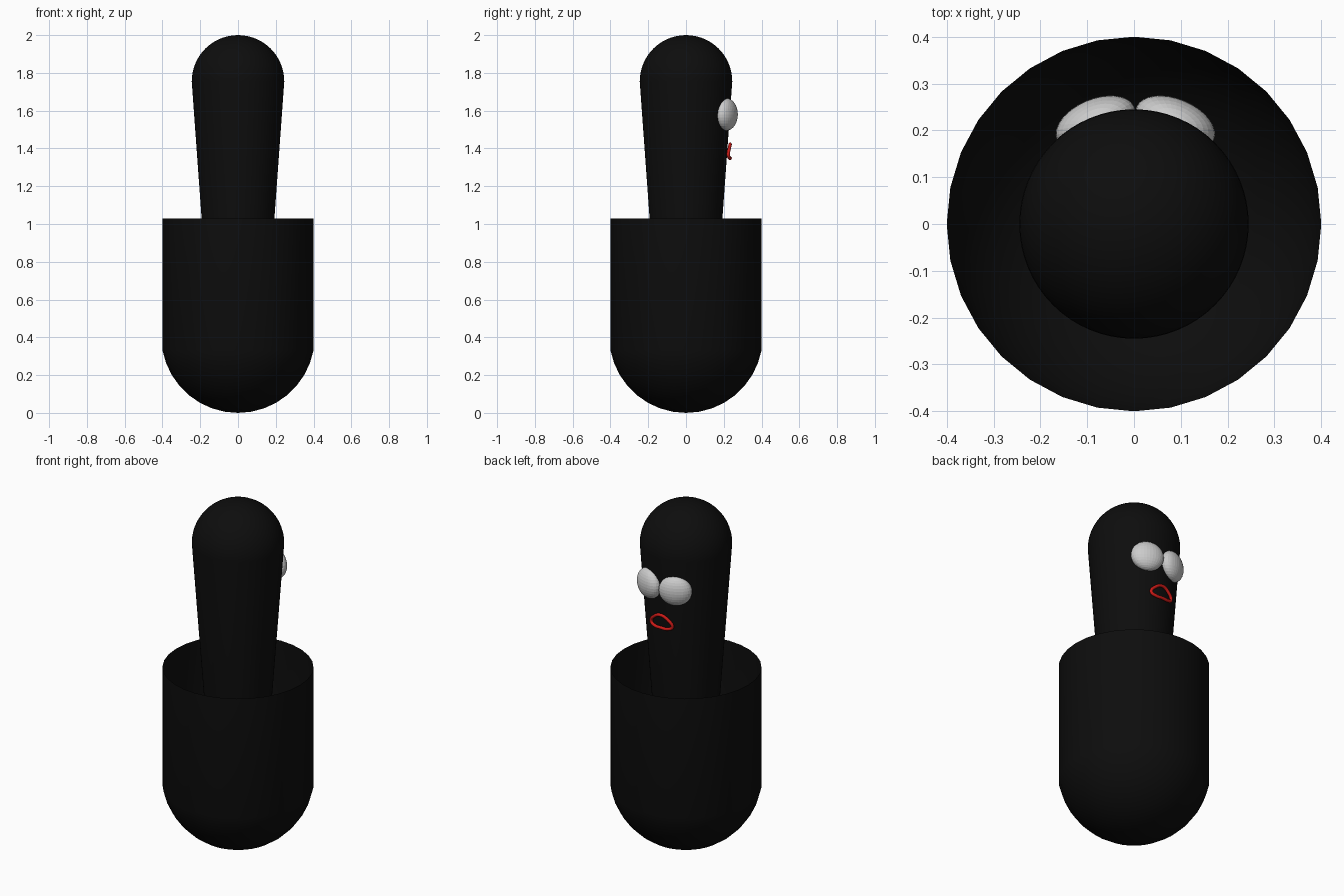
import bpy, bmesh, math
from mathutils import Matrix, Vector

if "Cube" in bpy.data.objects:
    bpy.data.objects.remove(bpy.data.objects["Cube"])


def colour(name, rgb):
    m = bpy.data.materials.new(name)
    m.diffuse_color = (*rgb, 1)
    m.use_nodes = True
    m.node_tree.nodes["Principled BSDF"].inputs["Base Color"].default_value = m.diffuse_color
    return m


def finish(name, bm, mat=None, smooth=True):
    me = bpy.data.meshes.new(name)
    bm.to_mesh(me)
    bm.free()
    ob = bpy.data.objects.new(name, me)
    bpy.context.collection.objects.link(ob)
    if mat:
        me.materials.append(mat)
    for p in me.polygons:
        p.use_smooth = smooth
    return ob


def lathe(name, profile, sides, mat):
    bm = bmesh.new()
    vs = [bm.verts.new((r, 0, z)) for r, z in profile]
    es = [bm.edges.new(pair) for pair in zip(vs, vs[1:])]
    bmesh.ops.spin(bm, geom=vs + es, cent=(0, 0, 0), axis=(0, 0, 1),
                   angle=math.tau, steps=sides)
    bmesh.ops.remove_doubles(bm, verts=bm.verts, dist=1e-4)
    bmesh.ops.recalc_face_normals(bm, faces=bm.faces)
    return finish(name, bm, mat)


def arc(r, zc, a0, a1, n):
    out = []
    for i in range(n + 1):
        a = math.radians(a0 + (a1 - a0) * i / n)
        out.append((max(0, r * math.cos(a)), zc + r * math.sin(a)))
    return out


black = colour("black", (0.004, 0.004, 0.004))
red = colour("red", (0.6, 0.01, 0.008))

# open cup with a round bottom
lathe("cup", arc(0.407, 0.407, -90, -10.8, 8) + [(0.4, 1.03)], 32, black)

# tapered neck with a domed head, reaching down into the cup
lathe("neck_and_head",
      arc(0.14, 0.3, -90, 0, 8) + arc(0.245, 1.755, 0, 90, 14), 64, black)

# flattened eyes lying against the head
for side, cx in (("left", -0.082), ("right", 0.088)):
    bm = bmesh.new()
    turn = math.radians(-23 if cx > 0 else 23)
    mat = (Matrix.Translation((cx, 0.215, 1.58)) @ Matrix.Rotation(turn, 4, 'Z')
           @ Matrix.Diagonal((0.09, 0.052, 0.085, 1)))
    bmesh.ops.create_uvsphere(bm, u_segments=32, v_segments=16, radius=1, matrix=mat)
    finish("eye_" + side, bm, smooth=False)

# red lip ring wrapped round the neck
half = [(0, 1.422), (0.045, 1.402), (0.068, 1.366), (0.042, 1.35), (0, 1.349)]
ring = half + [(-x, z) for x, z in half[-2:0:-1]]
cu = bpy.data.curves.new("mouth", 'CURVE')
cu.dimensions = '3D'
cu.bevel_depth = 0.009
cu.bevel_resolution = 3
cu.resolution_u = 6
sp = cu.splines.new('BEZIER')
sp.bezier_points.add(len(ring) - 1)
for p, (x, z) in zip(sp.bezier_points, ring):
    p.co = Vector((x, math.sqrt(0.234 ** 2 - x * x), z))
    p.handle_left_type = p.handle_right_type = 'AUTO'
sp.use_cyclic_u = True
cu.materials.append(red)
bpy.context.collection.objects.link(bpy.data.objects.new("mouth", cu))
